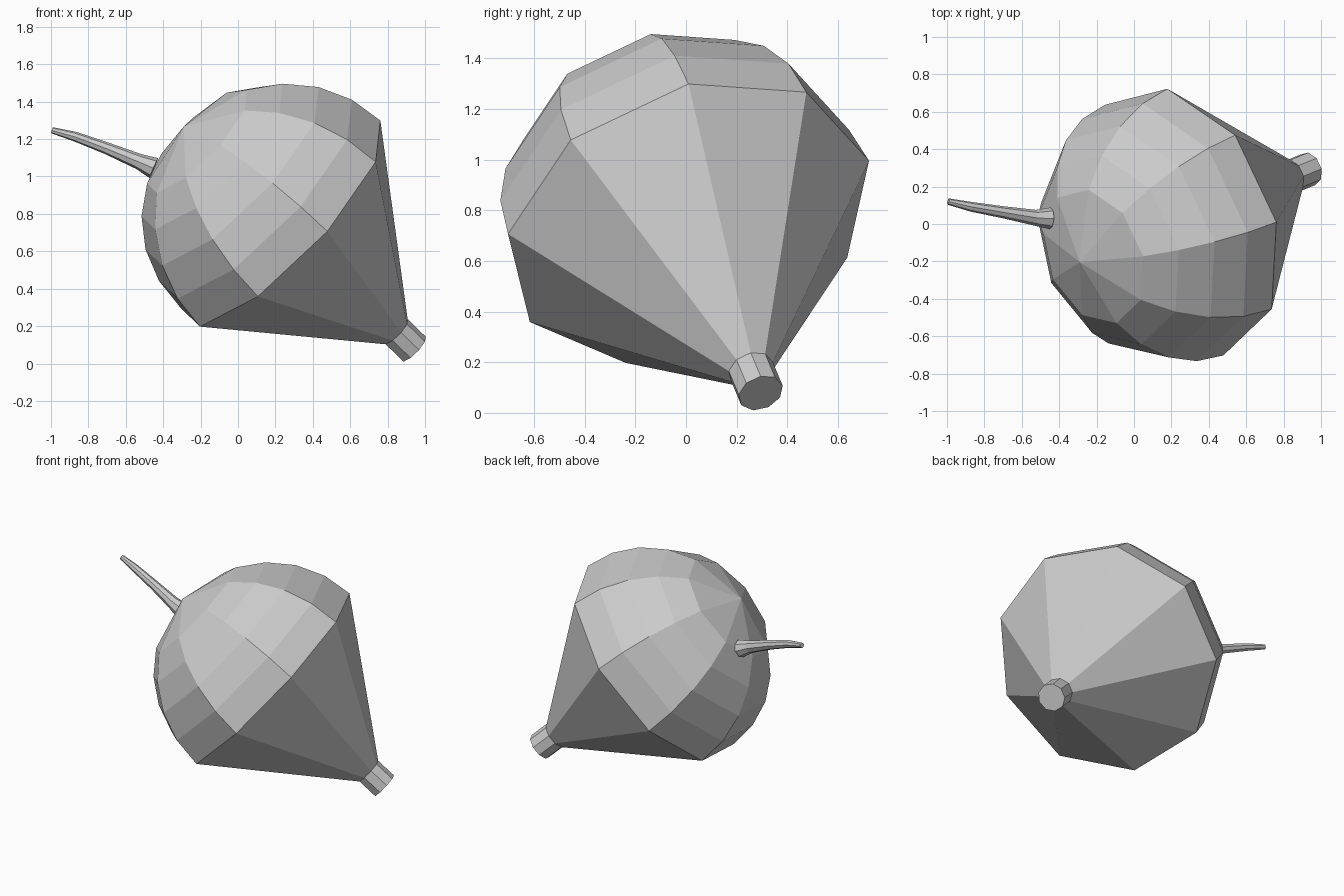
import bpy, bmesh
from math import sin, cos, pi, radians
from mathutils import Vector

if "Cube" in bpy.data.objects:
    bpy.data.objects.remove(bpy.data.objects["Cube"])

SIDES = 9
CENTRE = Vector((0.237, 0.01, 0.757))          # middle of the widest ring
AXIS = Vector((0.69, 0.28, -0.667)).normalized()  # points to the nozzle
U = Vector((0.695, 0.0, 0.719))
U = (U - AXIS * U.dot(AXIS)).normalized()
V = AXIS.cross(U)


def ring(centre, radius, u, v, n):
    if radius == 0:
        return [Vector(centre)]
    return [centre + radius * (cos(2 * pi * i / n) * u + sin(2 * pi * i / n) * v)
            for i in range(n)]


def loft(name, rings):
    """Skin rings of points; single-point rings become poles, others get caps."""
    bm = bmesh.new()
    loops = [[bm.verts.new(p) for p in r] for r in rings]
    for a, b in zip(loops, loops[1:]):
        n = max(len(a), len(b))
        for i in range(n):
            j = (i + 1) % n
            if len(a) == 1:
                bm.faces.new((a[0], b[j], b[i]))
            elif len(b) == 1:
                bm.faces.new((a[i], a[j], b[0]))
            else:
                bm.faces.new((a[i], a[j], b[j], b[i]))
    for end in (loops[0], loops[-1]):
        if len(end) > 2:
            bm.faces.new(end)
    bmesh.ops.recalc_face_normals(bm, faces=bm.faces)
    mesh = bpy.data.meshes.new(name)
    bm.to_mesh(mesh)
    bm.free()
    obj = bpy.data.objects.new(name, mesh)
    bpy.context.collection.objects.link(obj)
    return obj


def lathe(name, profile, n):
    """Turn (height along axis, radius) pairs around the tilted axis."""
    return loft(name, [ring(CENTRE + AXIS * t, r, U, V, n) for t, r in profile])


# Body: faceted dome on one side, straight cone on the other
R = 0.754
dome = [(-0.764, 0)] + [(-R * sin(radians(a)), R * cos(radians(a)))
                        for a in (60, 45, 30, 15, 0)]
lathe("body", dome + [(1.0, 0)], SIDES)

# Nozzle: short plug over the cone tip
lathe("nozzle", [(0.85, 0.092), (1.017, 0.092)], SIDES)

# Stem: slightly curved tapering spike on the side of the dome
path = [((-0.45, 0.03, 1.045), 0.058), ((-0.53, 0.034, 1.08), 0.042),
        ((-0.70, 0.063, 1.15), 0.032), ((-0.87, 0.092, 1.213), 0.026),
        ((-0.993, 0.12, 1.247), 0.017)]
pts = [Vector(p) for p, _ in path]
rings = []
for i, (p, r) in enumerate(path):
    d = (pts[min(i + 1, len(pts) - 1)] - pts[max(i - 1, 0)]).normalized()
    side = d.cross(Vector((0, 0, 1))).normalized()
    rings.append(ring(pts[i], r, side, side.cross(d), 8))
loft("stem", rings)
